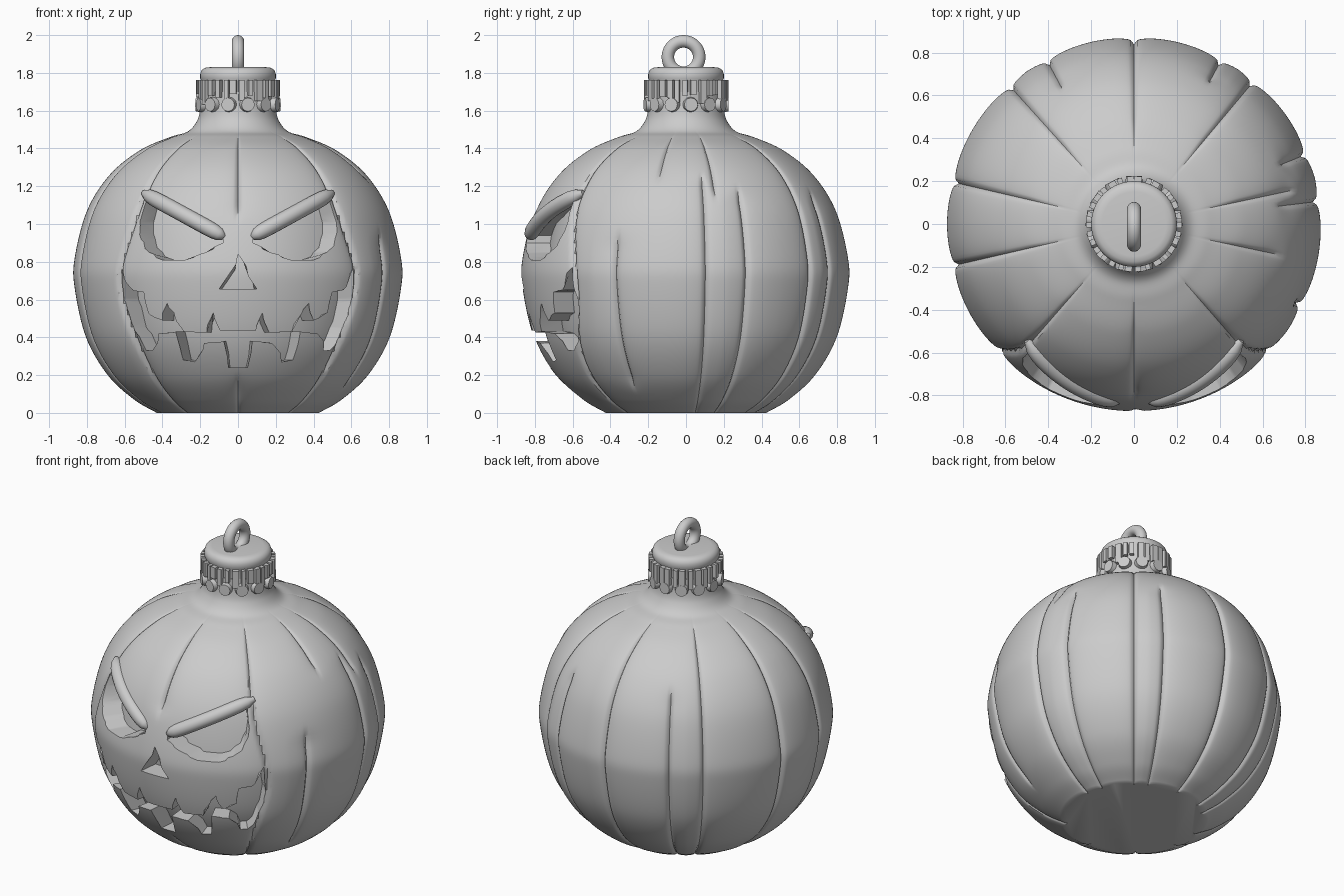
import bpy, bmesh, random
from math import sin, cos, pi, radians, sqrt, exp, atan2
from mathutils import Matrix, Vector

random.seed(4)
cube = bpy.data.objects.get("Cube")
if cube:
    bpy.data.objects.remove(cube)

clay = bpy.data.materials.new("clay grey")
clay.use_nodes = True
clay.diffuse_color = (0.6, 0.6, 0.6, 1)
clay.node_tree.nodes["Principled BSDF"].inputs["Base Color"].default_value = (0.6, 0.6, 0.6, 1)


def activate(ob):
    bpy.ops.object.select_all(action='DESELECT')
    ob.select_set(True)
    bpy.context.view_layer.objects.active = ob


def finish(name, bm, smooth=35):
    bmesh.ops.recalc_face_normals(bm, faces=bm.faces[:])
    me = bpy.data.meshes.new(name)
    bm.to_mesh(me)
    bm.free()
    me.materials.append(clay)
    ob = bpy.data.objects.new(name, me)
    bpy.context.collection.objects.link(ob)
    if smooth:
        activate(ob)
        bpy.ops.object.shade_smooth_by_angle(angle=radians(smooth))
    return ob


def loft(bm, rings):
    """Join equal closed rings of points and cap both ends."""
    loops = [[bm.verts.new(p) for p in ring] for ring in rings]
    n = len(loops[0])
    for a, b in zip(loops, loops[1:]):
        for i in range(n):
            bm.faces.new((a[i], a[(i + 1) % n], b[(i + 1) % n], b[i]))
    bm.faces.new(loops[0][::-1])
    bm.faces.new(loops[-1])


def spline(points, steps):
    """Smooth curve through the points."""
    p = [Vector(q) for q in points]
    p = [2 * p[0] - p[1]] + p + [2 * p[-1] - p[-2]]
    out = []
    for a, b, c, d in zip(p, p[1:], p[2:], p[3:]):
        for k in range(steps):
            t = k / steps
            out.append(0.5 * (2 * b + (c - a) * t + (2 * a - 5 * b + 4 * c - d) * t * t
                              + (3 * b - a - 3 * c + d) * t ** 3))
    return out + [p[-2]]


# Pumpkin outline: radius, height
profile = spline([(.43, 0), (.55, .07), (.69, .2), (.805, .4), (.865, .66), (.865, .82),
                  (.8, 1.07), (.68, 1.26), (.52, 1.39), (.36, 1.46), (.265, 1.49),
                  (.215, 1.55), (.2, 1.62), (.2, 1.7)], 9)


def radius_at(z):
    for a, b in zip(profile, profile[1:]):
        if a.y <= z <= b.y:
            return a.x + (b.x - a.x) * (z - a.y) / (b.y - a.y)
    return profile[-1].x


def ramp(x, lo, hi):
    t = min(1, max(0, (x - lo) / (hi - lo)))
    return t * t * (3 - 2 * t)


# Rib grooves: angle, lowest height, highest height
grooves = [(90, -1, 1.5), (50, -1, 1.5), (132, -1, 1.5), (167, -1, 1.5), (193, -1, 1.5),
           (12, 1.1, 1.5), (-12, 1.2, 1.5), (7, -1, 1.3), (22, -1, 1.22), (-26, .1, .98),
           (62, -1, 1.2), (118, -1, 1.25), (-49, -1, 1.5), (229, -1, 1.5),
           (-90, 1.0, 1.5), (-90, -1, .22)]


def groove_depth(angle, z):
    depth = 0
    for deg, lo, hi in grooves:
        if deg in (-49, 229):          # these two bow outward around the face
            deg += (6 if deg < 0 else -6) * exp(-((z - .68) / .3) ** 2)
        d = angle - radians(deg)
        d = abs(atan2(sin(d), cos(d)))
        fade = ramp(z, lo, lo + .1) * (1 - ramp(z, hi - .12, hi))
        depth = max(depth, fade * (.018 * exp(-d / .06) + .016 * exp(-(d / .012) ** 2)))
    return depth


def pumpkin(name, scale, segments, ribbed):
    bm = bmesh.new()
    rings = []
    for r, z in profile:
        ring = []
        for i in range(segments):
            a = 2 * pi * i / segments
            rr = r * scale - (groove_depth(a, z) if ribbed else 0)
            ring.append((rr * cos(a), rr * sin(a), z))
        rings.append(ring)
    loft(bm, rings)
    return finish(name, bm, 0)


# Carved openings, as front outlines (x, z)
eye = [(.49, 1.12), (.525, 1.01), (.515, .92), (.47, .85), (.4, .81), (.28, .81),
       (.17, .85), (.08, .9), (.08, .94), (.28, 1.04)]
nose = [(0, .84), (-.1, .655), (.1, .655)]
upper = [(.095, .435), (.13, .53), (.165, .425), (.285, .43), (.34, .53), (.375, .58),
         (.4, .49), (.475, .53), (.5, .64), (.56, .65), (.62, .77)]
lower = [(.62, .6), (.57, .45), (.49, .33), (.455, .33), (.42, .42), (.33, .43), (.29, .28),
         (.23, .27), (.18, .37), (.075, .38), (.05, .24)]
half = upper + lower
mouth = half + [(-x, z) for x, z in reversed(half)]


def carve(bm, outline):
    """Wedge through the outline, narrowing toward the pumpkin's axis."""
    rings = []
    for y in (-1.1, -.3):
        rings.append([(x * -y / sqrt(radius_at(z) ** 2 - x * x), y, z) for x, z in outline])
    loft(bm, rings)


def cut(target, tool):
    mod = target.modifiers.new("cut", 'BOOLEAN')
    mod.operation = 'DIFFERENCE'
    mod.solver = 'EXACT'
    mod.object = tool
    activate(target)
    bpy.ops.object.modifier_apply(modifier=mod.name)
    bpy.data.objects.remove(tool)


bm = bmesh.new()
for outline in (eye, [(-x, z) for x, z in eye], nose, mouth):
    carve(bm, outline)
cutter = finish("face_cutter", bm, 0)
cutter.hide_render = True
cut(cutter, pumpkin("inner_core", .85, 128, False))
body = pumpkin("pumpkin_body", 1, 360, True)
cut(body, cutter)
activate(body)
bpy.ops.object.shade_smooth_by_angle(angle=radians(35))

# Brow ridges: rounded bars lying on the surface
for side, label in ((1, "left"), (-1, "right")):
    path = []
    for k in range(17):
        t = k / 16
        x, z = .5 - .43 * t, 1.165 - .235 * t
        r = radius_at(z) - .012
        path.append((Vector((side * x, -sqrt(r * r - x * x), z)),
                     .042 * max(.12, 1 - abs(2 * t - 1) ** 8) ** .5))
    rings = []
    for k, (p, w) in enumerate(path):
        along = (path[min(k + 1, 16)][0] - path[max(k - 1, 0)][0]).normalized()
        out = Vector((p.x, p.y, 0)).normalized()
        up = along.cross(out).normalized()
        out = up.cross(along)
        rings.append([p + w * (cos(2 * pi * i / 16) * out + sin(2 * pi * i / 16) * up)
                      for i in range(16)])
    bm = bmesh.new()
    loft(bm, rings)
    finish(label + "_brow", bm, 60)

# Cap: lathed disc with a rounded rim
bm = bmesh.new()
loft(bm, [[(r * cos(i * pi / 32), r * sin(i * pi / 32), z) for i in range(64)]
          for r, z in ((.195, 1.6), (.195, 1.76), (.2, 1.77), (.2, 1.795), (.193, 1.815),
                       (.175, 1.827), (.15, 1.83))])
finish("cap", bm, 50)

# Crown: uneven upright strips around the cap
bm = bmesh.new()
count = 30
for i in range(count):
    length = random.uniform(.07, .13)
    turn = Matrix.Rotation(2 * pi * (i + random.uniform(-.15, .15)) / count, 4, 'Z')
    bmesh.ops.create_cube(bm, size=1, matrix=turn @ Matrix.Translation((.208, 0, 1.762 - length / 2))
                          @ Matrix.Diagonal((.03, random.uniform(.022, .038), length, 1)))
finish("crown_strips", bm, 0)

# Scallop discs hanging below the crown
bm = bmesh.new()
for i in range(13):
    turn = Matrix.Rotation(2 * pi * (i + .25) / 13, 4, 'Z')
    bmesh.ops.create_cone(bm, cap_ends=True, segments=12, radius1=.043, radius2=.036, depth=.04,
                          matrix=turn @ Matrix.Translation((.204, 0, 1.632))
                          @ Matrix.Rotation(pi / 2, 4, 'Y'))
finish("crown_discs", bm, 35)

# Hanging ring
bpy.ops.mesh.primitive_torus_add(major_radius=.083, minor_radius=.033, major_segments=48,
                                 minor_segments=20, location=(0, -.013, 1.884),
                                 rotation=(0, pi / 2, 0))
ring = bpy.context.object
ring.name = "hanging_ring"
ring.data.materials.append(clay)
bpy.ops.object.shade_smooth_by_angle(angle=radians(60))
